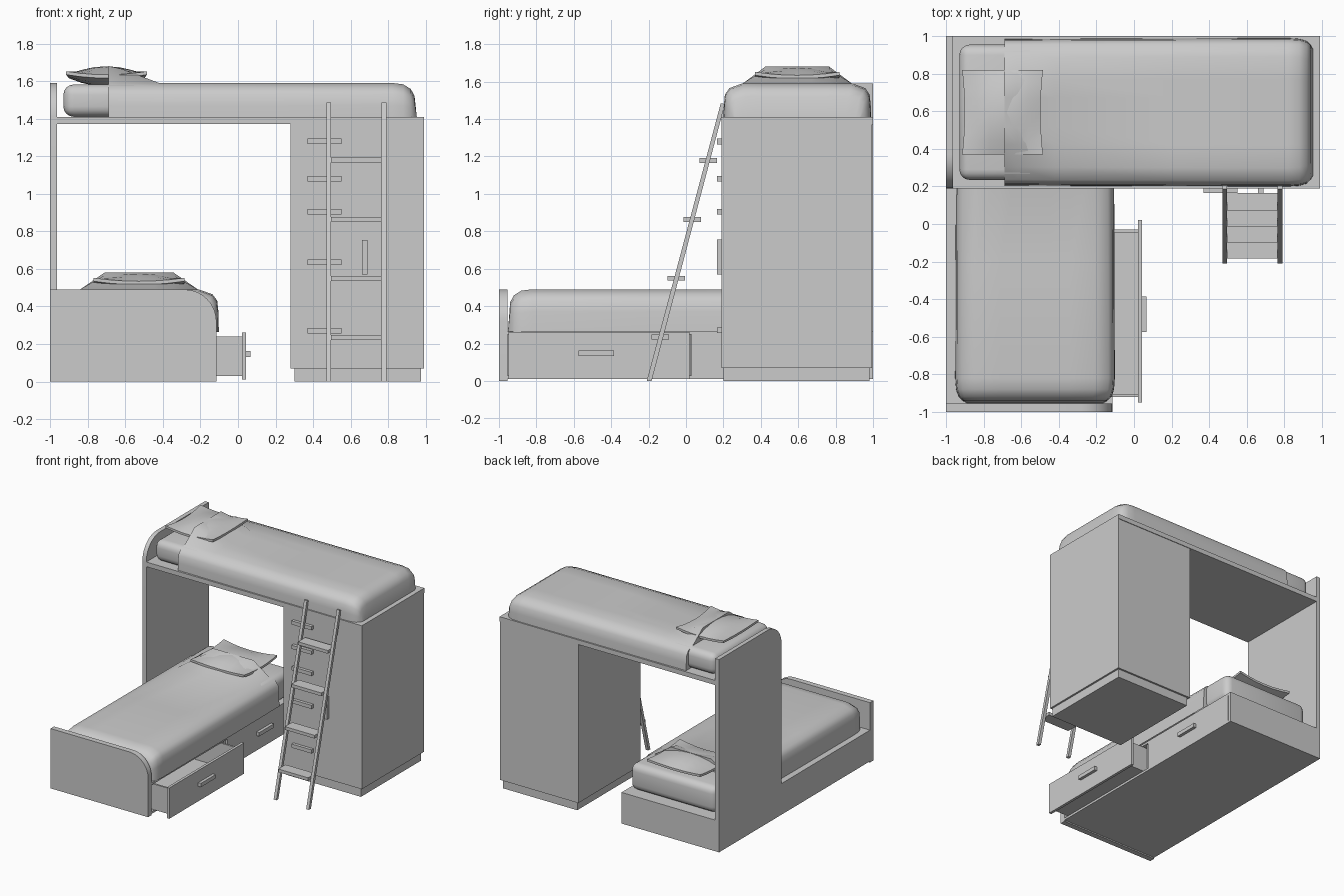
import bpy, bmesh, math

cube = bpy.data.objects.get("Cube")
if cube:
    bpy.data.objects.remove(cube, do_unlink=True)

grey = bpy.data.materials.new("light_grey")
grey.use_nodes = True
grey.diffuse_color = (0.6, 0.6, 0.6, 1)
grey.node_tree.nodes["Principled BSDF"].inputs["Base Color"].default_value = (0.6, 0.6, 0.6, 1)


def finish(name, bm, smooth=None):
    bmesh.ops.recalc_face_normals(bm, faces=bm.faces)
    mesh = bpy.data.meshes.new(name)
    bm.to_mesh(mesh)
    bm.free()
    mesh.materials.append(grey)
    ob = bpy.data.objects.new(name, mesh)
    bpy.context.collection.objects.link(ob)
    if smooth:
        bpy.ops.object.select_all(action="DESELECT")
        ob.select_set(True)
        bpy.context.view_layer.objects.active = ob
        bpy.ops.object.shade_smooth_by_angle(angle=math.radians(smooth))
    return ob


def box_bm(x, y, z):
    bm = bmesh.new()
    bmesh.ops.create_cube(bm, size=1)
    for v in bm.verts:
        v.co = [(lo + hi) / 2 + c * (hi - lo) for c, (lo, hi) in zip(v.co, (x, y, z))]
    return bm


def box(name, x, y, z):
    return finish(name, box_bm(x, y, z))


def board(name, outline, place, near, far):
    """Extrude a flat outline between two depths."""
    bm = bmesh.new()
    a, b = [[bm.verts.new(place(p, q, d)) for p, q in outline] for d in (near, far)]
    bm.faces.new(a)
    bm.faces.new(b)
    for i in range(len(a)):
        j = (i + 1) % len(a)
        bm.faces.new((a[i], a[j], b[j], b[i]))
    return finish(name, bm, 30)


def arc(cx, cz, r, start, end, n=10):
    return [(cx + r * math.cos(math.radians(start + (end - start) * i / n)),
             cz + r * math.sin(math.radians(start + (end - start) * i / n))) for i in range(n + 1)]


# Rounded end boards
board("side_panel", [(0.19, 0.265), (1, 0.265), (1, 1.59)] + arc(0.37, 1.41, 0.18, 90, 180),
      lambda p, q, d: (d, p, q), -1, -0.965)
board("footboard", [(-1, 0), (-0.115, 0)] + arc(-0.285, 0.32, 0.17, 0, 90) + [(-1, 0.49)],
      lambda p, q, d: (p, d, q), -1, -0.955)

# Upper platform and cabinet
box("upper_platform", (-0.965, 0.99), (0.19, 1), (1.372, 1.41))
box("cabinet", (0.28, 0.99), (0.19, 0.995), (0.07, 1.372))
box("cabinet_plinth", (0.3, 0.975), (0.2, 0.98), (0, 0.07))
for z in (0.27, 0.635, 0.905, 1.08, 1.28):
    box("cabinet_drawer_handle", (0.37, 0.55), (0.165, 0.19), (z - 0.015, z + 0.015))
box("cabinet_door_handle", (0.66, 0.69), (0.165, 0.19), (0.57, 0.755))

# Lower bed base, hollow where the drawer slides out
box("base_bottom", (-1, -0.115), (-0.955, 1), (0.01, 0.028))
box("base_top", (-1, -0.115), (-0.955, 1), (0.247, 0.265))
box("base_side", (-1, -0.97), (-0.955, 1), (0.028, 0.247))
box("base_back", (-0.97, -0.115), (0.975, 1), (0.028, 0.247))
box("base_divider", (-0.97, -0.13), (0, 0.025), (0.028, 0.247))
box("closed_drawer_front", (-0.14, -0.115), (0.03, 0.97), (0.028, 0.247))

# Open drawer
box("drawer_front", (0.02, 0.042), (-0.95, 0.02), (0.01, 0.262))
box("drawer_floor", (-0.6, 0.02), (-0.92, -0.03), (0.03, 0.045))
for y in (-0.92, -0.045):
    box("drawer_side", (-0.6, 0.02), (y, y + 0.015), (0.045, 0.24))
box("drawer_back", (-0.6, -0.585), (-0.905, -0.045), (0.045, 0.24))
for x, y in ((0.042, -0.48), (-0.115, 0.5)):
    box("drawer_handle", (x, x + 0.024), (y - 0.095, y + 0.095), (0.132, 0.163))

# Leaning ladder
for x in (0.47, 0.765):
    board("ladder_rail", [(-0.21, 0), (-0.184, 0), (0.208, 1.48), (0.186, 1.485)],
          lambda p, q, d: (d, p, q), x, x + 0.025)
for i in range(4):
    y, z = -0.138 + i * 0.0855, 0.234 + i * 0.315
    box("ladder_rung", (0.495, 0.765), (y - 0.047, y + 0.047), (z - 0.013, z + 0.013))


def bedding(prefix, place, w, drop):
    """Mattress, pillow and cover; s runs head to foot, u across, h up."""
    # Mattress
    bm = box_bm((-0.93, -0.5), (-w + 0.035, w - 0.035), (-drop, 0.172))
    bmesh.ops.bevel(bm, geom=bm.edges[:], offset=0.055, segments=4, profile=0.5, affect="EDGES")
    for v in bm.verts:
        v.co = place(*v.co)
    finish(prefix + "_mattress", bm, 50)

    # Pillow, thin at its rim and lifted at its corners
    bm = bmesh.new()
    bmesh.ops.create_cube(bm, size=2)
    bmesh.ops.subdivide_edges(bm, edges=bm.edges[:], cuts=5, use_grid_fill=True)
    for v in bm.verts:
        a, b, c = v.co
        puff = (1 - a * a) * (1 - b * b)
        h = 0.215 + 0.018 * a * a * b * b + c * (0.009 + 0.045 * puff)
        v.co = place(-0.7 + 0.215 * a * (1 - 0.06 * (1 - b * b)), b * w * 0.57, h)
    finish(prefix + "_pillow", bm, 60)

    # Cover: lofted sections with a lump over the pillow and a rounded foot
    half = [(1, 0), (0.995, 0.06), (0.98, 0.12), (0.92, 0.155), (0.75, 0.18), (0.44, 0.18), (0.2, 0.18)]
    section = half + [(-u, h) for u, h in reversed(half)]
    # position, width factor, height factor, lump height
    stations = [(-0.69, 0.985, 1, 0.09), (-0.62, 0.985, 1, 0.075), (-0.42, 0.99, 1, 0),
                (0.2, 0.995, 1, 0), (0.82, 1, 1, 0), (0.88, 0.99, 0.96, 0),
                (0.92, 0.96, 0.82, 0), (0.94, 0.91, 0.62, 0), (0.952, 0.86, 0, 0)]
    bm = bmesh.new()
    rings = []
    for s, wf, hf, lump in stations:
        ring = []
        for u, h in section:
            z = (h * hf + (lump if abs(u) < 0.5 else 0))
            if h == 0 or hf == 0:
                z = -drop
            ring.append(bm.verts.new(place(s, u * wf * w, z)))
        rings.append(ring)
    for r, t in zip(rings, rings[1:]):
        for i in range(len(r) - 1):
            bm.faces.new((r[i], r[i + 1], t[i + 1], t[i]))
    bm.faces.new(rings[0])
    finish(prefix + "_cover", bm, 40)


bedding("upper", lambda s, u, h: (s, 0.595 + u, 1.41 + h), 0.395, 0)
bedding("lower", lambda s, u, h: (-0.527 + u, -s, 0.31 + h), 0.425, 0.045)
